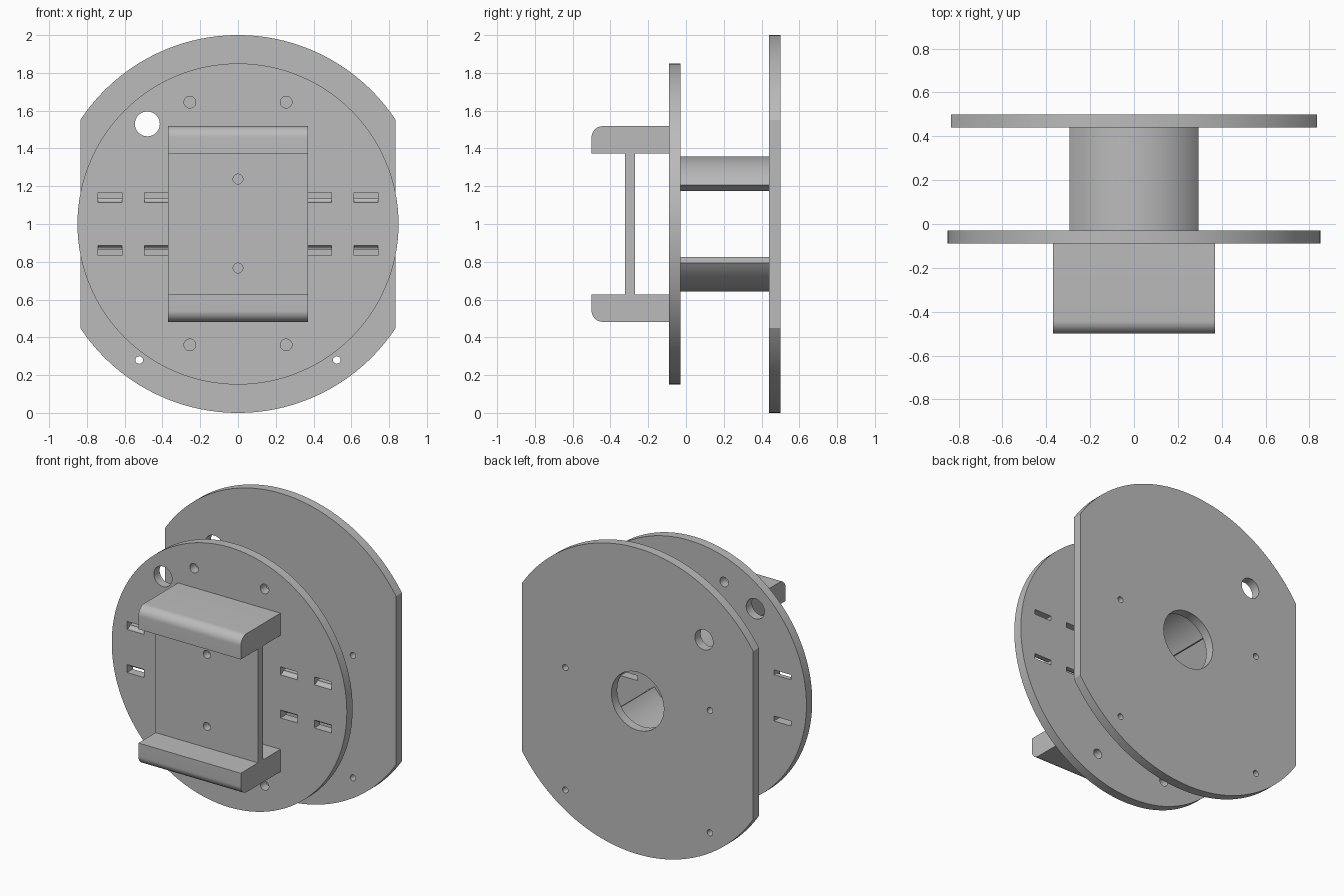
import bpy, bmesh, math
from mathutils import Vector

cube = bpy.data.objects.get("Cube")
if cube:
    bpy.data.objects.remove(cube, do_unlink=True)

grey = bpy.data.materials.new("plain grey")
grey.use_nodes = True
grey.diffuse_color = (0.5, 0.5, 0.5, 1)
grey.node_tree.nodes["Principled BSDF"].inputs["Base Color"].default_value = (0.5, 0.5, 0.5, 1)


def arc(x, z, r, start=0, end=360, n=32):
    """Points on an arc; a full circle leaves out its repeated end point."""
    steps = n if end - start == 360 else n + 1
    return [(x + r * math.cos(math.radians(start + (end - start) * i / n)),
             z + r * math.sin(math.radians(start + (end - start) * i / n)))
            for i in range(steps)]


def prism(bm, profile, low, high, axis="y"):
    """Extrude an (x, z) profile along y, or a (y, z) profile along x."""
    place = (lambda p: (p[0], low, p[1])) if axis == "y" else (lambda p: (low, p[0], p[1]))
    face = bm.faces.new([bm.verts.new(place(p)) for p in profile])
    ext = bmesh.ops.extrude_face_region(bm, geom=[face])
    move = Vector((0, high - low, 0)) if axis == "y" else Vector((high - low, 0, 0))
    bmesh.ops.translate(bm, vec=move, verts=[v for v in ext["geom"] if isinstance(v, bmesh.types.BMVert)])


def finish(bm, name):
    bmesh.ops.recalc_face_normals(bm, faces=bm.faces[:])
    mesh = bpy.data.meshes.new(name)
    bm.to_mesh(mesh)
    bm.free()
    mesh.materials.append(grey)
    ob = bpy.data.objects.new(name, mesh)
    bpy.context.collection.objects.link(ob)
    return ob


def select(ob):
    bpy.ops.object.select_all(action="DESELECT")
    ob.select_set(True)
    bpy.context.view_layer.objects.active = ob


def smooth(ob):
    select(ob)
    bpy.ops.object.shade_smooth_by_angle(angle=math.radians(30))


def cut(ob, cutter_bm):
    cutter = finish(cutter_bm, "cutter")
    cutter.hide_render = True
    mod = ob.modifiers.new("holes", "BOOLEAN")
    mod.operation, mod.solver, mod.object = "DIFFERENCE", "EXACT", cutter
    select(ob)
    bpy.ops.object.modifier_apply(modifier=mod.name)
    bpy.data.objects.remove(cutter, do_unlink=True)
    smooth(ob)


MID = 1.0            # height of the shared axis
CABLE = (-0.48, 1.53, 0.066)

# Back plate: disc with two flat sides
side = math.degrees(math.acos(0.835))
bm = bmesh.new()
prism(bm, arc(0, MID, 1, side, 180 - side, 64) + arc(0, MID, 1, 180 + side, 360 - side, 64), 0.44, 0.5)
back_plate = finish(bm, "back_plate")
holes = bmesh.new()
prism(holes, arc(0, MID, 0.19, n=48), 0.4, 0.6)
prism(holes, arc(*CABLE), 0.4, 0.6)
for x in (-0.523, 0.523):
    for z in (0.28, 1.08):
        prism(holes, arc(x, z, 0.02, n=20), 0.4, 0.6)
cut(back_plate, holes)

# Front plate: round disc with screw holes and strap slots
bm = bmesh.new()
prism(bm, arc(0, MID, 0.85, n=128), -0.09, -0.03)
front_plate = finish(bm, "front_plate")
holes = bmesh.new()
prism(holes, arc(*CABLE), -0.2, 0.1)
for x in (-0.255, 0.255):
    for z in (0.36, 1.645):
        prism(holes, arc(x, z, 0.031, n=24), -0.2, 0.1)
for s in (-1, 1):
    # slot section: the edge nearest the middle is rounded over at the front
    edge = [(-0.09 + 0.03 * math.sin(a), 0.135 - 0.02 * math.cos(a))
            for a in (math.pi / 2 * i / 6 for i in range(7))]
    slot = [(-0.12, 0.115)] + edge + [(0.0, 0.135), (0.0, 0.167), (-0.12, 0.167)]
    slot = [(y, MID + s * z) for y, z in slot]
    for x in (-0.74, -0.495, 0.37, 0.615):
        prism(holes, slot, x, x + 0.125, "x")
cut(front_plate, holes)

# Two curved spacers between the plates
for name, start in (("upper_spacer", 35), ("lower_spacer", 215)):
    bm = bmesh.new()
    outer = arc(0, MID, 0.358, start, start + 110)
    inner = arc(0, MID, 0.304, start, start + 110)
    prism(bm, outer + inner[::-1], -0.03, 0.44)
    smooth(finish(bm, name))

# Bracket flanges with a rounded outer front edge
for name, s in (("upper_flange", 1), ("lower_flange", -1)):
    profile = [(-0.09, 0.372), (-0.5, 0.372)] + arc(-0.44, 0.458, 0.06, 180, 90, 10) + [(-0.09, 0.518)]
    bm = bmesh.new()
    prism(bm, [(y, MID + s * z) for y, z in profile], -0.37, 0.37, "x")
    smooth(finish(bm, name))

# Bracket web joining the flanges
bm = bmesh.new()
prism(bm, [(-0.37, 0.628), (0.37, 0.628), (0.37, 1.372), (-0.37, 1.372)], -0.322, -0.27)
web = finish(bm, "bracket_web")
holes = bmesh.new()
for z in (0.767, 1.238):
    prism(holes, arc(0, z, 0.026, n=24), -0.4, -0.2)
cut(web, holes)
